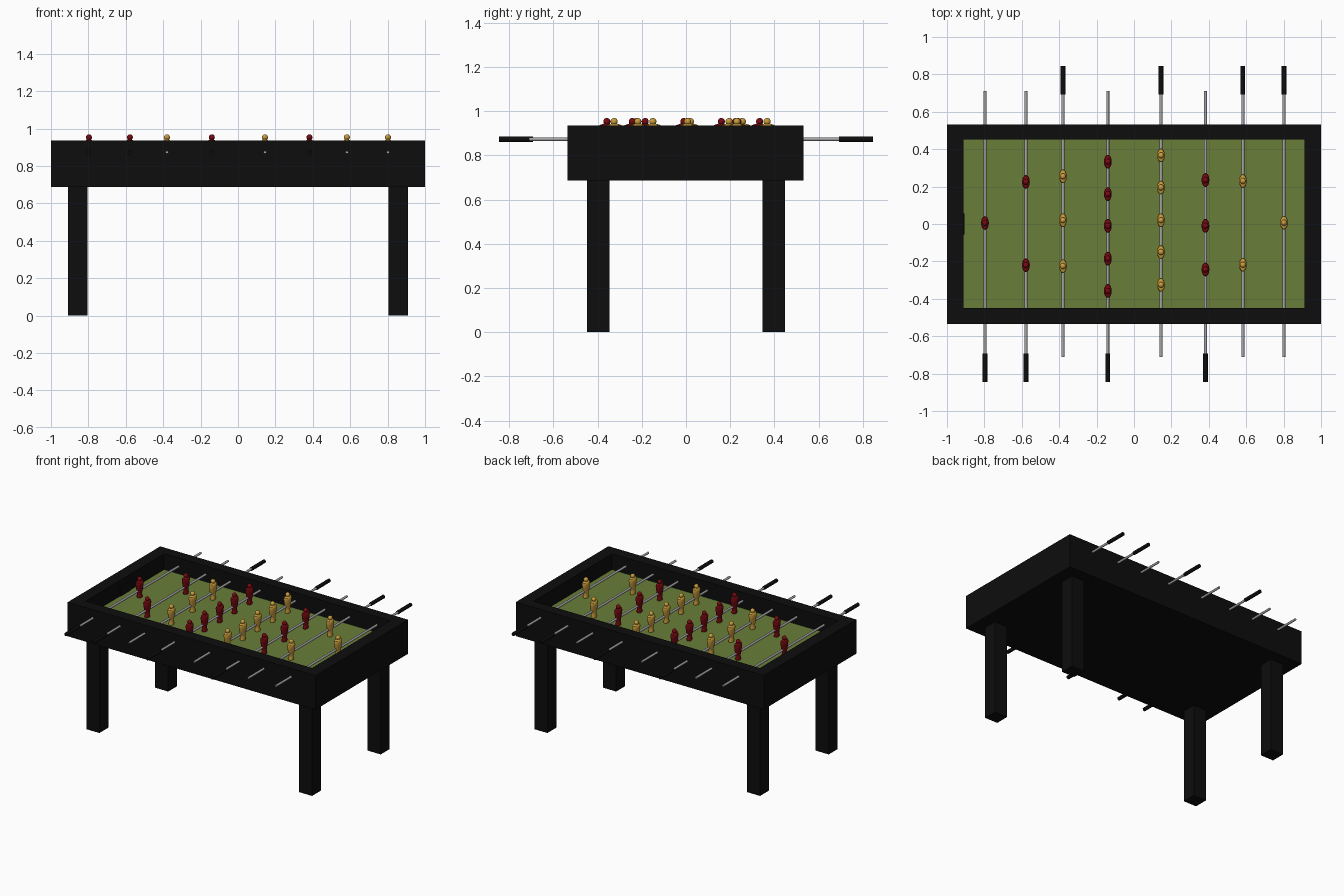
import bpy, bmesh, math
from mathutils import Matrix, Vector

if "Cube" in bpy.data.objects:
    bpy.data.objects.remove(bpy.data.objects["Cube"])


def material(name, rgb):
    m = bpy.data.materials.new(name)
    m.diffuse_color = (*rgb, 1)
    m.use_nodes = True
    m.node_tree.nodes["Principled BSDF"].inputs["Base Color"].default_value = m.diffuse_color
    return m


BLACK = material("black", (0.004, 0.004, 0.004))
GREEN = material("field green", (0.14, 0.21, 0.04))
STEEL = material("steel grey", (0.38, 0.38, 0.40))
RED = material("dark red", (0.19, 0.003, 0.006))
GOLD = material("gold", (0.60, 0.34, 0.045))


def to_mesh(bm, name, mat, smooth=False):
    bmesh.ops.recalc_face_normals(bm, faces=bm.faces)
    me = bpy.data.meshes.new(name)
    bm.to_mesh(me)
    bm.free()
    me.materials.append(mat)
    if smooth:
        for p in me.polygons:
            p.use_smooth = True
        me.set_sharp_from_angle(angle=math.radians(40))
    return me


def place(name, me, loc=(0, 0, 0)):
    ob = bpy.data.objects.new(name, me)
    ob.location = loc
    bpy.context.collection.objects.link(ob)
    return ob


def loft(bm, rings):
    """Join closed rings of points and cap both ends."""
    loops = [[bm.verts.new(p) for p in r] for r in rings]
    n = len(loops[0])
    for a, b in zip(loops, loops[1:]):
        for i in range(n):
            j = (i + 1) % n
            bm.faces.new((a[i], a[j], b[j], b[i]))
    bm.faces.new(loops[0])
    bm.faces.new(loops[-1])


def rect(x, y0, y1, z):
    return [(-x, y0, z), (x, y0, z), (x, y1, z), (-x, y1, z)]


def box(name, mat, x0, x1, y0, y1, z0, z1):
    bm = bmesh.new()
    loft(bm, [[(x0, y0, z), (x1, y0, z), (x1, y1, z), (x0, y1, z)] for z in (z0, z1)])
    return place(name, to_mesh(bm, name, mat))


def rod(name, mat, x, y0, y1, r, sides=16):
    bm = bmesh.new()
    mtx = Matrix.Translation((0, (y0 + y1) / 2, 0)) @ Matrix.Rotation(math.pi / 2, 4, 'X')
    bmesh.ops.create_cone(bm, cap_ends=True, segments=sides, radius1=r, radius2=r,
                          depth=y1 - y0, matrix=mtx)
    return place(name, to_mesh(bm, name, mat, True), (x, 0, ROD_Z))


ROD_Z = 0.873
BOTTOM, TOP, FLOOR = 0.687, 0.935, 0.82

# cabinet: box with a sunken pocket
bm = bmesh.new()
loft(bm, [rect(1, -0.535, 0.532, BOTTOM), rect(1, -0.535, 0.532, TOP),
          rect(0.912, -0.45, 0.452, TOP), rect(0.912, -0.45, 0.452, FLOOR - 0.008)])
place("cabinet", to_mesh(bm, "cabinet", BLACK))

# playing field and end goal plate
box("playing_field", GREEN, -0.912, 0.912, -0.45, 0.452, FLOOR - 0.008, FLOOR)
box("goal_plate", BLACK, -0.914, -0.907, -0.055, 0.055, FLOOR, 0.89)

# legs
for sx, xn in ((-1, "left"), (1, "right")):
    for sy, yn in ((-1, "front"), (1, "back")):
        xs = sorted((sx * 0.805, sx * 0.91))
        ys = sorted((sy * 0.345, sy * 0.447))
        box(f"{yn}_{xn}_leg", BLACK, *xs, *ys, 0, BOTTOM)


# player figure: elliptical body and round head, origin on the rod
def figure(name, mat):
    profile = [(0.822, 0.016, 0.021), (0.832, 0.018, 0.023), (0.842, 0.014, 0.020),
               (0.862, 0.015, 0.022), (0.880, 0.018, 0.028), (0.905, 0.020, 0.032),
               (0.925, 0.021, 0.037), (0.937, 0.017, 0.034), (0.943, 0.008, 0.015)]
    bm = bmesh.new()
    angles = [2 * math.pi * i / 16 for i in range(16)]
    loft(bm, [[(rx * math.cos(a), ry * math.sin(a), z - ROD_Z) for a in angles]
              for z, rx, ry in profile])
    bmesh.ops.create_uvsphere(bm, u_segments=16, v_segments=10, radius=0.016,
                              matrix=Matrix.Translation((0, 0, 0.953 - ROD_Z)))
    return to_mesh(bm, name, mat, True)


TEAMS = {"red": figure("red_player", RED), "gold": figure("gold_player", GOLD)}

# rods: position, team, player positions along the rod
RODS = [
    (-0.797, "red", (0.005,)),
    (-0.578, "red", (0.225, -0.22)),
    (-0.380, "gold", (0.255, 0.02, -0.225)),
    (-0.140, "red", (0.333, 0.16, -0.01, -0.185, -0.358)),
    (0.144, "gold", (0.367, 0.195, 0.02, -0.15, -0.325)),
    (0.382, "red", (0.235, -0.01, -0.243)),
    (0.582, "gold", (0.23, -0.218)),
    (0.802, "gold", (0.007,)),
]
for n, (x, team, players) in enumerate(RODS, 1):
    side = -1 if team == "red" else 1     # red handles in front, gold at the back
    rod(f"rod_{n}", STEEL, x, *sorted((side * 0.83, -side * 0.71)), 0.008)
    rod(f"handle_{n}", BLACK, x, *sorted((side * 0.693, side * 0.845)), 0.0128)
    for k, y in enumerate(players, 1):
        place(f"{team}_player_{n}_{k}", TEAMS[team], (x, y, ROD_Z))
